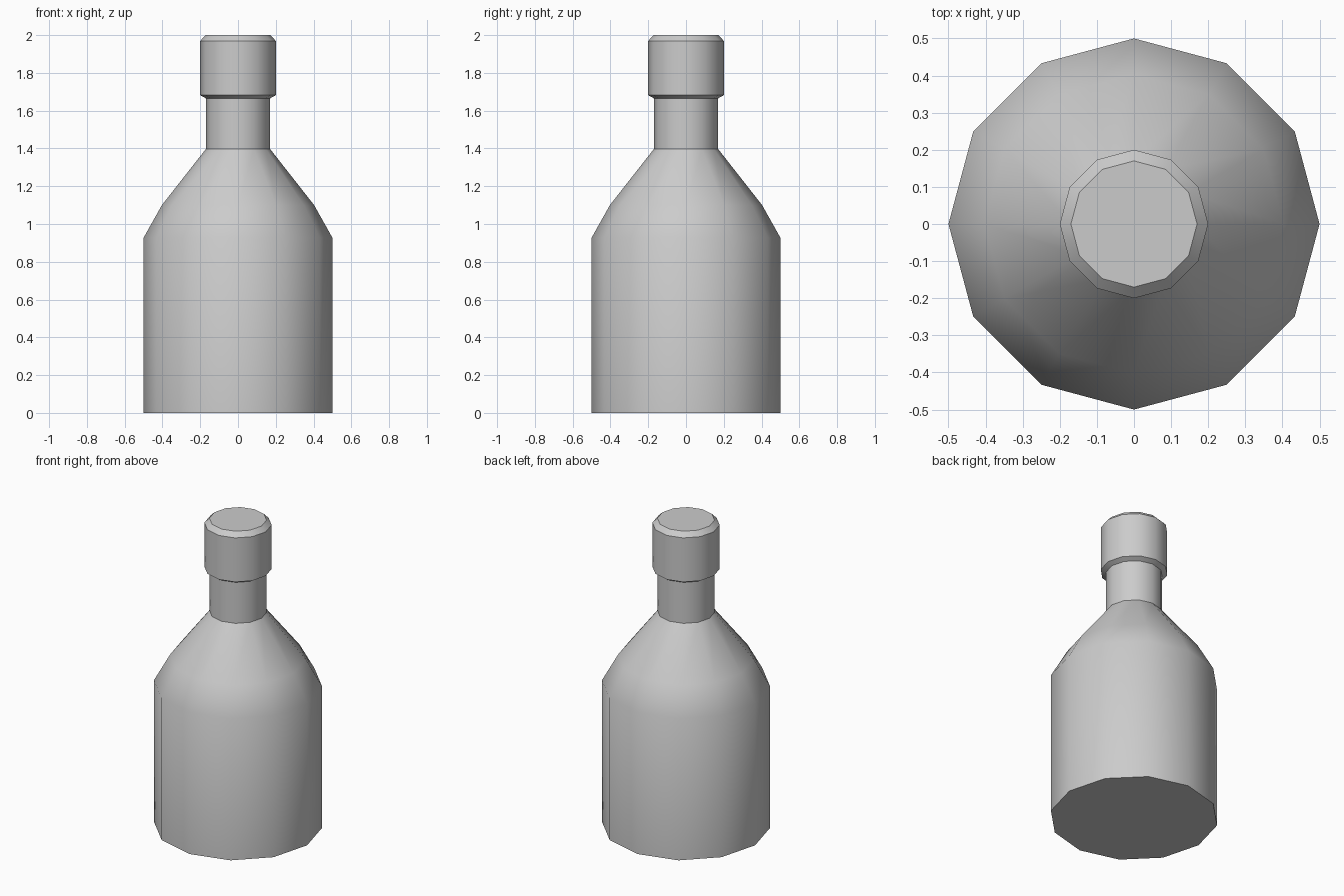
import bpy, bmesh
from math import cos, sin, tau, radians

if "Cube" in bpy.data.objects:
    bpy.data.objects.remove(bpy.data.objects["Cube"])

SIDES = 12


def lathe(name, profile, cap_bottom=False, cap_top=False):
    """Spin a bottom-to-top (radius, height) profile into a 12-sided part."""
    bm = bmesh.new()
    rings = [[bm.verts.new((r * cos(tau * i / SIDES), r * sin(tau * i / SIDES), z))
              for i in range(SIDES)] for r, z in profile]
    for low, high in zip(rings, rings[1:]):
        for i in range(SIDES):
            j = (i + 1) % SIDES
            bm.faces.new((low[i], low[j], high[j], high[i]))
    if cap_bottom:
        bm.faces.new(rings[0][::-1])
    if cap_top:
        bm.faces.new(rings[-1])
    mesh = bpy.data.meshes.new(name)
    bm.to_mesh(mesh)
    bm.free()
    obj = bpy.data.objects.new(name, mesh)
    bpy.context.collection.objects.link(obj)
    # Smooth around the sides, keep the rims crisp
    bpy.ops.object.select_all(action='DESELECT')
    obj.select_set(True)
    bpy.context.view_layer.objects.active = obj
    bpy.ops.object.shade_smooth_by_angle(angle=radians(35))
    return obj


# Bottle: straight body, two-step shoulder, narrow neck
lathe("bottle_body",
      [(0.5, 0), (0.5, 0.927), (0.403, 1.10), (0.17, 1.397), (0.17, 1.665)],
      cap_bottom=True)

# Cap: chamfered at both ends, meeting the top of the neck
lathe("bottle_cap",
      [(0.17, 1.665), (0.2, 1.682), (0.2, 1.97), (0.17, 2.0)],
      cap_top=True)
